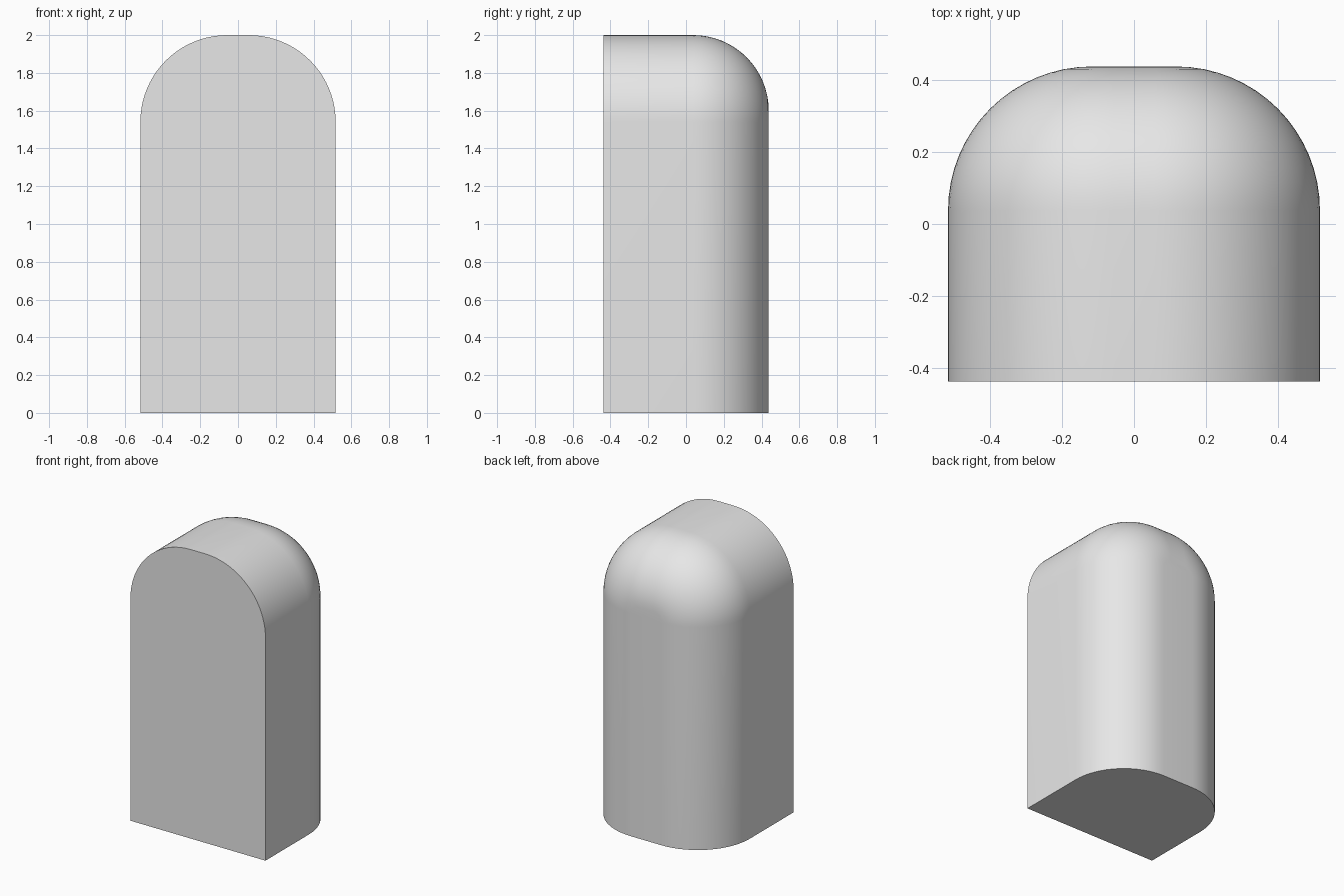
import bpy, bmesh, math

cube = bpy.data.objects.get("Cube")
if cube:
    bpy.data.objects.remove(cube, do_unlink=True)

HALF_W, HEIGHT = 0.517, 2.0
FRONT, BACK = -0.438, 0.438
ARCH_R = 0.46      # radius of the arched top
ROUND_R = 0.40     # radius of the rounded back rim
ARC_STEPS, ROUND_STEPS = 20, 16

grey = bpy.data.materials.new("plain grey")
grey.use_nodes = True
grey.diffuse_color = (0.8, 0.8, 0.8, 1)
grey.node_tree.nodes["Principled BSDF"].inputs["Base Color"].default_value = (0.8, 0.8, 0.8, 1)


def arch_outline(inset):
    """Arch outline moved inward by inset, keeping its foot on the ground."""
    cx, cz, r = HALF_W - ARCH_R, HEIGHT - ARCH_R, ARCH_R - inset
    angles = [math.pi / 2 * i / ARC_STEPS for i in range(ARC_STEPS + 1)]
    right = [(HALF_W - inset, 0)] + [(cx + r * math.cos(a), cz + r * math.sin(a)) for a in angles]
    return right + [(-x, z) for x, z in reversed(right)]


# Depth sections: the straight front part, then the quarter round to the back
sections = [(0, FRONT)]
for i in range(ROUND_STEPS + 1):
    a = math.pi / 2 * i / ROUND_STEPS
    sections.append((ROUND_R * (1 - math.cos(a)), BACK - ROUND_R + ROUND_R * math.sin(a)))

bm = bmesh.new()
rings = [[bm.verts.new((x, y, z)) for x, z in arch_outline(inset)] for inset, y in sections]

# Skin between neighbouring sections
for r0, r1 in zip(rings, rings[1:]):
    for k in range(len(r0) - 1):
        bm.faces.new((r0[k], r0[k + 1], r1[k + 1], r1[k]))

# Front, back and flat base
bm.faces.new(rings[0])
bm.faces.new(rings[-1])
bm.faces.new([r[0] for r in rings] + [r[-1] for r in reversed(rings)])
bmesh.ops.recalc_face_normals(bm, faces=bm.faces)

mesh = bpy.data.meshes.new("arched_block")
bm.to_mesh(mesh)
bm.free()
mesh.materials.append(grey)
block = bpy.data.objects.new("arched_block", mesh)
bpy.context.collection.objects.link(block)

# Smooth curves with sharp front and base edges
bpy.ops.object.select_all(action="DESELECT")
block.select_set(True)
bpy.context.view_layer.objects.active = block
bpy.ops.object.shade_smooth_by_angle(angle=math.radians(30))
